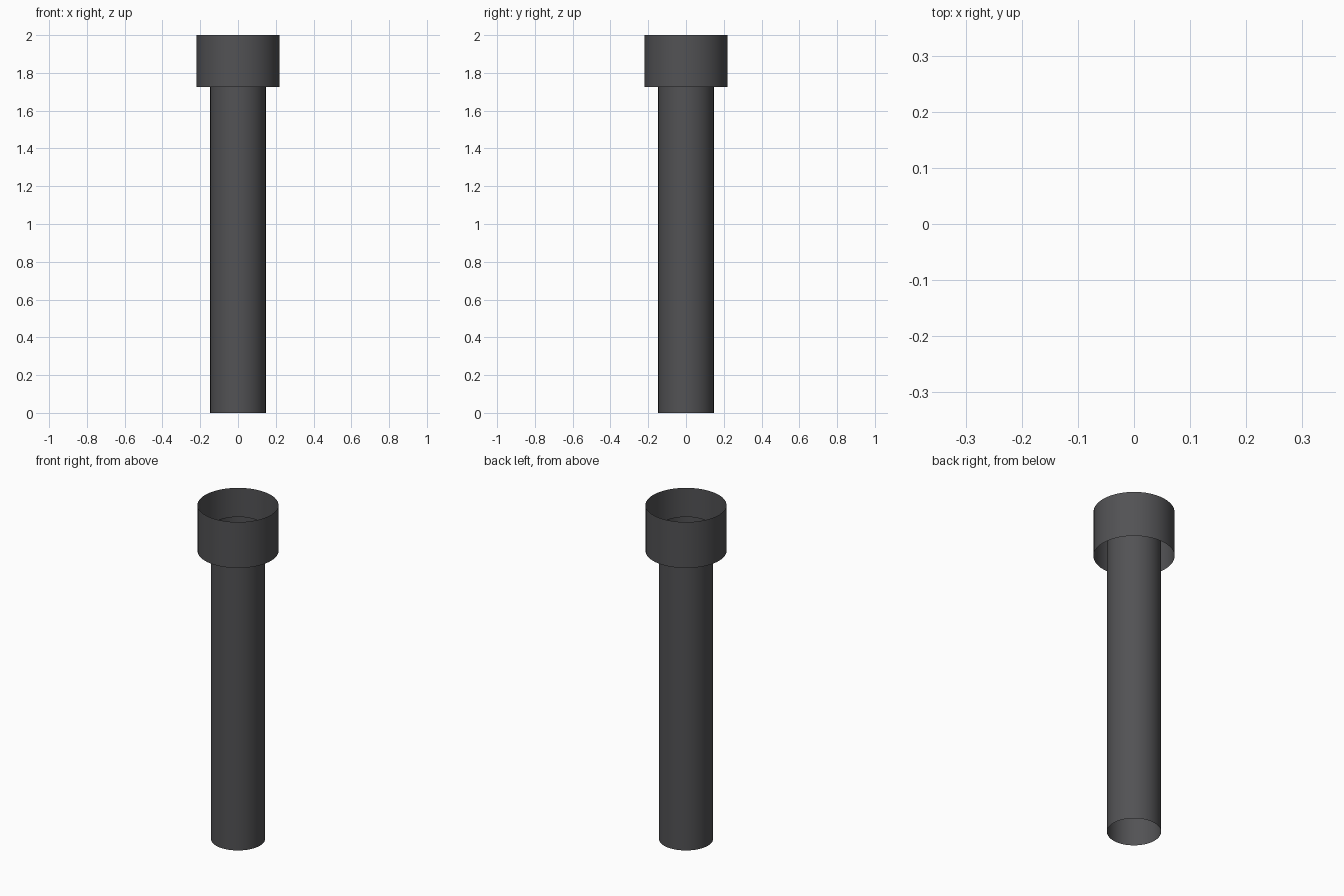
import bpy

if "Cube" in bpy.data.objects:
    bpy.data.objects.remove(bpy.data.objects["Cube"])

dark = bpy.data.materials.new("dark_grey")
dark.diffuse_color = (0.085, 0.085, 0.09, 1)
dark.use_nodes = True
dark.node_tree.nodes["Principled BSDF"].inputs["Base Color"].default_value = dark.diffuse_color


def open_tube(name, radius, z0, z1, sides=48):
    """Single-walled tube with both ends open."""
    bpy.ops.mesh.primitive_cylinder_add(
        vertices=sides, radius=radius, depth=z1 - z0,
        end_fill_type='NOTHING', location=(0, 0, (z0 + z1) / 2))
    tube = bpy.context.object
    tube.name = name
    tube.data.materials.append(dark)
    bpy.ops.object.shade_smooth_by_angle()
    return tube


# Long shaft, its upper end hidden inside the collar
open_tube("shaft", 0.147, 0.0, 1.863)

# Wider collar around the top
open_tube("collar", 0.22, 1.725, 2.0)
